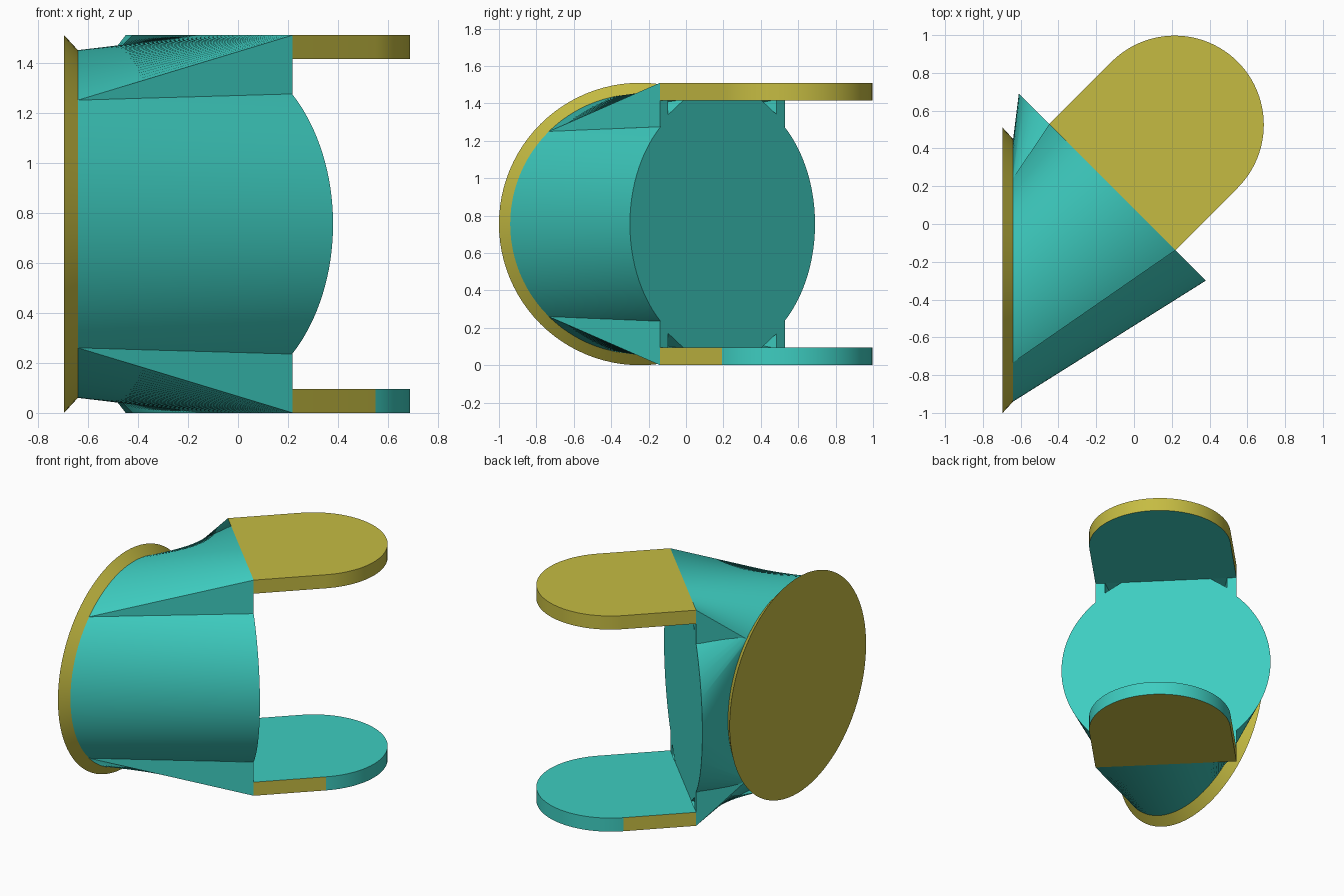
import bpy, bmesh, math
from mathutils import Vector

if "Cube" in bpy.data.objects:
    bpy.data.objects.remove(bpy.data.objects["Cube"])

MID = 0.755                                   # mirror height
S = math.sqrt(0.5)
ORIGIN = Vector((-0.115, 0.195, 0))           # middle of the 45 degree face
U, V = Vector((S, S, 0)), Vector((-S, S, 0))  # out of that face, along that face
FLANGE_Y, FLANGE_X, R = -0.245, -0.64, 0.695
HALF_W = 0.472


def material(name, color):
    m = bpy.data.materials.new(name)
    m.diffuse_color = color
    m.use_nodes = True
    m.node_tree.nodes["Principled BSDF"].inputs["Base Color"].default_value = m.diffuse_color
    return m


TEAL = material("teal", (0.048, 0.61, 0.53, 1))
YELLOW = material("yellow", (0.56, 0.50, 0.055, 1))


def fork(u, v, z):
    """Point in the frame of the angled face."""
    p = ORIGIN + U * u + V * v
    return Vector((p.x, p.y, z))


def finish(name, bm, mats):
    bmesh.ops.recalc_face_normals(bm, faces=bm.faces)
    me = bpy.data.meshes.new(name)
    bm.to_mesh(me)
    bm.free()
    for m in mats:
        me.materials.append(m)
    ob = bpy.data.objects.new(name, me)
    bpy.context.collection.objects.link(ob)
    return ob


def smooth(ob, angle=25):
    bpy.ops.object.select_all(action='DESELECT')
    ob.select_set(True)
    bpy.context.view_layer.objects.active = ob
    bpy.ops.object.shade_smooth_by_angle(angle=math.radians(angle))


def hull(name, points, mats):
    bm = bmesh.new()
    for p in points:
        bm.verts.new(p)
    bmesh.ops.convex_hull(bm, input=bm.verts)
    bmesh.ops.dissolve_limit(bm, angle_limit=0.002, verts=bm.verts, edges=bm.edges)
    return finish(name, bm, mats)


def loft(name, rings, mats):
    bm = bmesh.new()
    vs = [[bm.verts.new(p) for p in ring] for ring in rings]
    n = len(vs[0])
    for a, b in zip(vs, vs[1:]):
        for i in range(n):
            j = (i + 1) % n
            bm.faces.new((a[i], a[j], b[j], b[i]))
    bm.faces.new(vs[0])
    bm.faces.new(vs[-1])
    bmesh.ops.remove_doubles(bm, verts=bm.verts, dist=1e-5)
    return finish(name, bm, mats)


def flange_ring(x, r, n=96):
    return [Vector((x, FLANGE_Y + r * math.cos(2 * math.pi * i / n),
                    MID + r * math.sin(2 * math.pi * i / n))) for i in range(n)]


# Chamfered round flange
smooth(loft("flange", [flange_ring(-0.695, 0.755), flange_ring(FLANGE_X, R)], [YELLOW]))

# Main body between the flange circle and the angled circle
n = 96
angled = [fork(0, 0.7 * math.cos(2 * math.pi * i / n),
               MID + 0.7 * math.sin(2 * math.pi * i / n)) for i in range(n)]
smooth(hull("body", flange_ring(FLANGE_X, R) + angled, [TEAL]), 20)

for side, label in ((1, "upper"), (-1, "lower")):
    def z(h):
        return MID + side * h

    # Transition from the flange arc to the straight end of the arm
    n = 48
    a0 = math.asin(0.495 / R)
    end, start = [], []
    for i in range(n + 1):
        t = i / n
        a = math.pi - a0 + (2 * a0 - math.pi) * t
        start.append(Vector((FLANGE_X, FLANGE_Y + R * math.cos(a), z(R * math.sin(a)))))
        end.append(fork(0, HALF_W * (2 * t - 1), z(0.755)))
    start += [start[-1].copy(), start[0].copy()]
    end += [fork(0, HALF_W, z(0.52)), fork(0, -HALF_W, z(0.52))]
    shoulder = loft(label + "_shoulder", [start, end], [TEAL])

    # Small corner pockets under the arm
    for s in (-1, 1):
        tri = [(0.41, 0.665), (0.41, 0.585), (0.29, 0.665)]
        pts = [fork(u, s * v, z(h)) for u in (0, 0.02) for v, h in tri]
        cutter = hull("pocket_cutter", pts + [fork(-0.12, s * 0.38, z(0.645))], [TEAL])
        cutter.hide_render = True
        mod = shoulder.modifiers.new("pocket", 'BOOLEAN')
        mod.operation = 'DIFFERENCE'
        mod.solver = 'EXACT'
        mod.object = cutter
        bpy.context.view_layer.objects.active = shoulder
        bpy.ops.object.modifier_apply(modifier=mod.name)
        bpy.data.objects.remove(cutter)
    smooth(shoulder)

    # Round-ended arm
    outline = [(0, -HALF_W)]
    for i in range(49):
        a = -math.pi / 2 + math.pi * i / 48
        outline.append((0.467 + HALF_W * math.cos(a), HALF_W * math.sin(a)))
    outline.append((0, HALF_W))
    arm = loft(label + "_arm", [[fork(u, v, z(h)) for u, v in outline]
                                for h in (0.66, 0.755)], [YELLOW, TEAL])
    for f in arm.data.polygons:
        if abs(f.normal.z) > 0.5:
            f.material_index = int(f.normal.z * side < 0)
        elif side < 0:
            f.material_index = int(f.normal.dot(U) > 0.01)
    smooth(arm)
